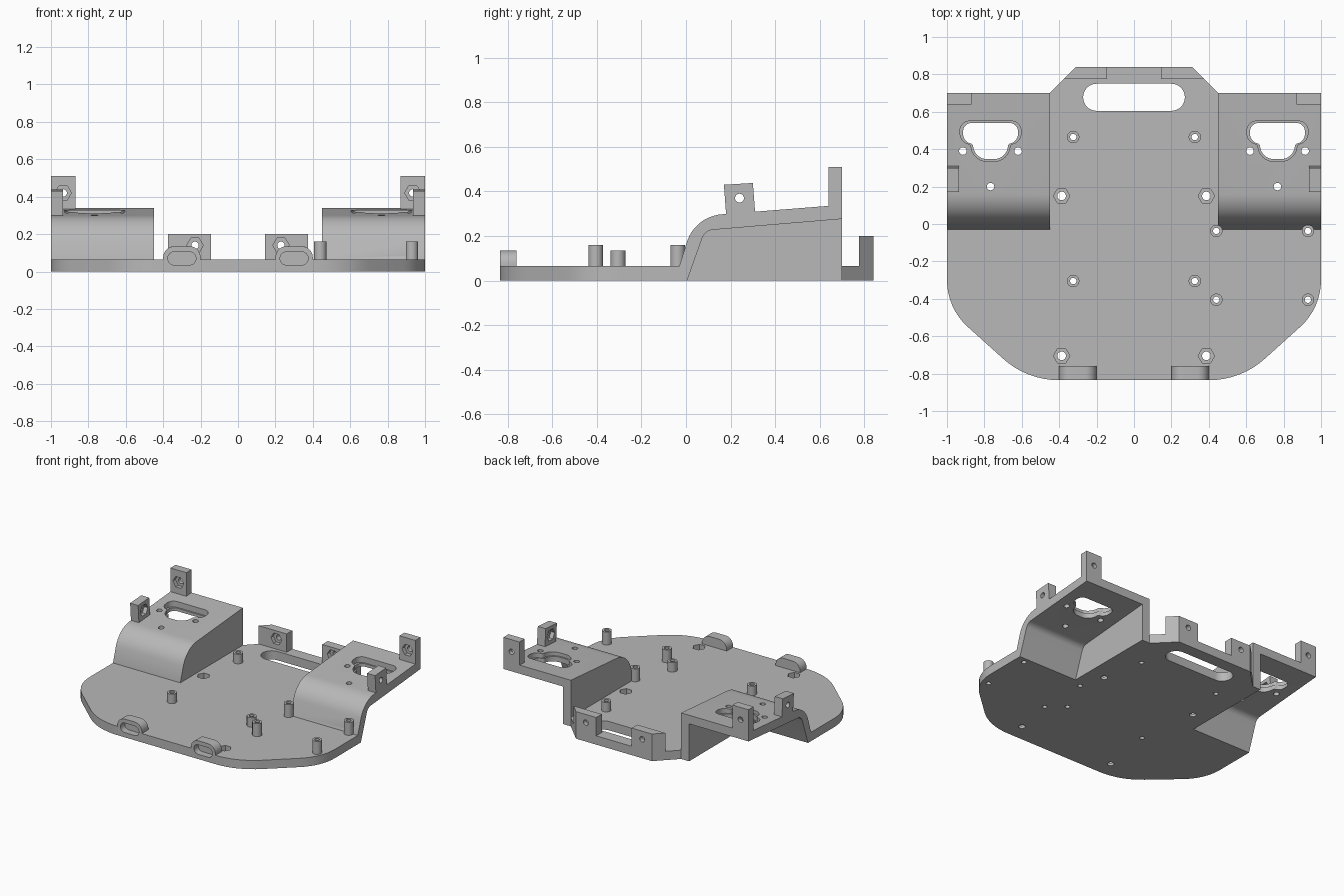
import bpy, bmesh, math
from mathutils import Vector

cube = bpy.data.objects.get("Cube")
if cube:
    bpy.data.objects.remove(cube, do_unlink=True)

grey = bpy.data.materials.new("light grey plastic")
grey.use_nodes = True
grey.diffuse_color = (0.48, 0.48, 0.48, 1)
grey.node_tree.nodes["Principled BSDF"].inputs["Base Color"].default_value = (0.48, 0.48, 0.48, 1)


def rounded(corners, steps=8):
    """Polygon from (u, v, tangent length) corners, each rounded by a true arc."""
    out = []
    for i, (u, v, t) in enumerate(corners):
        p = Vector((u, v))
        if t == 0:
            out.append(p)
            continue
        to_a = (Vector(corners[i - 1][:2]) - p).normalized()
        to_b = (Vector(corners[(i + 1) % len(corners)][:2]) - p).normalized()
        a, b = p + to_a * t, p + to_b * t
        w = math.sin(to_a.angle(to_b) / 2)
        for k in range(steps + 1):
            s = k / steps
            f, g, h = (1 - s) ** 2, 2 * w * s * (1 - s), s * s
            out.append((a * f + p * g + b * h) / (f + g + h))
    return out


def ngon(u, v, r, n=24):
    return [(u + r * math.cos(math.tau * k / n), v + r * math.sin(math.tau * k / n)) for k in range(n)]


def prism(name, pts, axis, lo, hi, side=1):
    """Extrude a polygon along an axis; side = -1 mirrors it in x."""
    place = {"x": lambda u, v, d: (d * side, u, v),
             "y": lambda u, v, d: (u * side, d, v),
             "z": lambda u, v, d: (u * side, v, d)}[axis]
    bm = bmesh.new()
    rings = [[bm.verts.new(place(u, v, d)) for u, v in pts] for d in (lo, hi)]
    bm.faces.new(rings[0])
    bm.faces.new(rings[1])
    n = len(pts)
    for i in range(n):
        j = (i + 1) % n
        bm.faces.new((rings[0][i], rings[0][j], rings[1][j], rings[1][i]))
    bmesh.ops.recalc_face_normals(bm, faces=bm.faces)
    mesh = bpy.data.meshes.new(name)
    bm.to_mesh(mesh)
    bm.free()
    mesh.materials.append(grey)
    ob = bpy.data.objects.new(name, mesh)
    bpy.context.scene.collection.objects.link(ob)
    return ob


def cutter(*args):
    ob = prism("cutter", *args)
    ob.hide_render = True
    return ob


def carve(ob, cutters):
    """Subtract the cutters, bake the result and shade it."""
    for c in cutters:
        m = ob.modifiers.new("cut", "BOOLEAN")
        m.operation, m.solver, m.object = "DIFFERENCE", "EXACT", c
    bpy.context.view_layer.update()
    baked = bpy.data.meshes.new_from_object(ob.evaluated_get(bpy.context.evaluated_depsgraph_get()))
    ob.modifiers.clear()
    ob.data = baked
    bpy.ops.object.select_all(action="DESELECT")
    ob.select_set(True)
    bpy.context.view_layer.objects.active = ob
    bpy.ops.object.shade_smooth_by_angle(angle=math.radians(30))


T = 0.065            # plate thickness
used = []            # every cutter, removed at the end

# Base plate outline, one half then its mirror
half = [(0.572, -0.835, 0.17), (1, -0.45, 0.15), (1, -0.03, 0), (0.45, -0.03, 0),
        (0.45, 0.70, 0), (0.31, 0.84, 0)]
outline = half + [(-x, y, t) for x, y, t in reversed(half)]
plate = prism("base_plate", rounded(outline), "z", 0, T)

# Standoffs and their through holes
short_posts = [(sx * 0.325, y, 0.135) for sx in (1, -1) for y in (0.465, -0.305)]
tall_posts = [(x, y, 0.16) for x in (0.44, 0.93) for y in (-0.037, -0.405)]
post_holes = []
for x, y, top in short_posts + tall_posts:
    hole = cutter(ngon(x, y, 0.017), "z", -0.1, 0.25)
    post_holes.append(hole)
    carve(prism("standoff", ngon(x, y, 0.033), "z", T, top), [hole])

# Hexagonal nut pockets in the plate, handle slot
plate_cuts = list(post_holes)
for sx in (1, -1):
    for y in (0.15, -0.705):
        plate_cuts.append(cutter(ngon(0.387, y, 0.044, 6), "z", 0.02, 0.2, sx))
        plate_cuts.append(cutter(ngon(0.387, y, 0.023), "z", -0.1, 0.2, sx))
slot = [(-0.272, 0.605, 0.072), (0.272, 0.605, 0.072), (0.272, 0.75, 0.072), (-0.272, 0.75, 0.072)]
plate_cuts.append(cutter(rounded(slot), "z", -0.1, 0.2))

# Raised pod side profiles: outer skin and hollow beneath
skin = rounded([(-0.03, 0, 0), (-0.03, T, 0), (0.04, 0.288, 0.12), (0.70, 0.34, 0), (0.70, 0, 0)], 12)
hollow = rounded([(0.005, -0.1, 0), (0.005, 0, 0), (0.085, 0.225, 0.035), (0.8, 0.285, 0), (0.8, -0.1, 0)])

# Three-lobed opening, about its own centre line
lobe = [(0.163, 0.55, 0.05), (0.163, 0.44, 0.045), (0.105, 0.425, 0.012), (0.095, 0.335, 0.075)]
keyhole = rounded(lobe + [(-x, y, t) for x, y, t in reversed(lobe)])
CX = 0.767


def scaled_keyhole(s):
    return [(CX + p[0] * s, 0.45 + (p[1] - 0.45) * s) for p in keyhole]


for side, tag in ((1, "left"), (-1, "right")):
    # Pod shell with inner wall, open outside and at the back
    pod = prism(tag + "_pod", skin, "x", 0.45, 1, side)
    pod_cuts = [cutter(hollow, "x", 0.45 + T, 1.2, side),
                cutter(scaled_keyhole(1), "z", 0.285, 0.6, side),
                cutter(scaled_keyhole(0.9), "z", 0.1, 0.6, side)]
    for x, y in ((0.62, 0.39), (0.915, 0.39), (CX, 0.20)):
        pod_cuts.append(cutter(ngon(x, y, 0.02), "z", 0.1, 0.6, side))
    carve(pod, pod_cuts + post_holes)

    # Pod corner tab
    corner = prism(tag + "_corner_tab", [(0.87, 0.30), (1, 0.30), (1, 0.51), (0.87, 0.51)],
                   "y", 0.64, 0.70, side)
    corner_cuts = [cutter(ngon(0.935, 0.42, 0.044, 6), "y", 0.5, 0.67, side),
                   cutter(ngon(0.935, 0.42, 0.02), "y", 0.5, 0.8, side)]
    carve(corner, corner_cuts)

    # Pod side tab, square to the sloping roof
    flank = prism(tag + "_side_tab", [(0.182, 0.27), (0.312, 0.28), (0.30, 0.438), (0.17, 0.43)],
                  "x", 0.935, 1, side)
    flank_cuts = [cutter(ngon(0.24, 0.37, 0.044, 6), "x", 0.8, 0.965, side),
                  cutter(ngon(0.24, 0.37, 0.02), "x", 0.8, 1.1, side)]
    carve(flank, flank_cuts)

    # Rear tab following the chamfered plate corner
    rear = prism(tag + "_rear_tab", [(0.145, 0.775), (0.375, 0.775), (0.31, 0.84), (0.145, 0.84)],
                 "z", T, 0.20, side)
    rear_cuts = [cutter(ngon(0.23, 0.14, 0.044, 6), "y", 0.7, 0.805, side),
                 cutter(ngon(0.23, 0.14, 0.02), "y", 0.7, 0.9, side)]
    carve(rear, rear_cuts)

    # Front tab with oblong pocket shared with the plate edge
    front = prism(tag + "_front_tab",
                  rounded([(0.2, T, 0), (0.4, T, 0), (0.4, 0.135, 0.06), (0.2, 0.135, 0.06)]),
                  "y", -0.835, -0.76, side)
    pocket = cutter(rounded([(0.225, 0.035, 0.034), (0.375, 0.035, 0.034),
                             (0.375, 0.105, 0.034), (0.225, 0.105, 0.034)]), "y", -0.9, -0.785, side)
    carve(front, [pocket])
    plate_cuts.append(pocket)
    used += pod_cuts + corner_cuts + flank_cuts + rear_cuts

carve(plate, plate_cuts)

# Remove the helper shapes
for c in used + plate_cuts:
    bpy.data.objects.remove(c, do_unlink=True)
